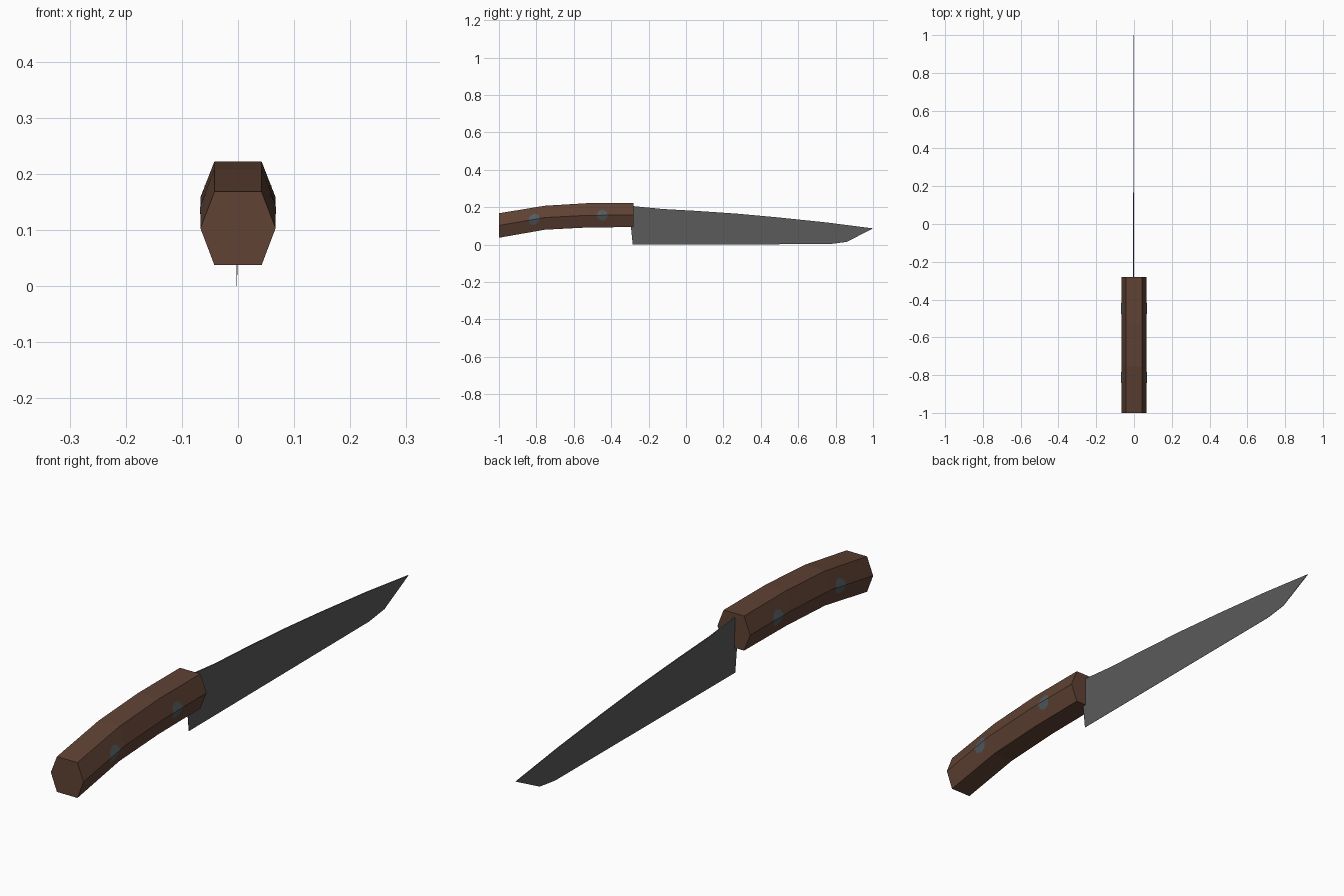
import bpy, bmesh, math

if "Cube" in bpy.data.objects:
    bpy.data.objects.remove(bpy.data.objects["Cube"])


def material(name, rgb):
    m = bpy.data.materials.new(name)
    m.diffuse_color = (*rgb, 1)
    m.use_nodes = True
    m.node_tree.nodes["Principled BSDF"].inputs["Base Color"].default_value = m.diffuse_color
    return m


wood = material("brown wood", (0.115, 0.054, 0.034))
steel = material("grey steel", (0.105, 0.105, 0.105))
rivet_metal = material("rivet metal", (0.088, 0.105, 0.115))


def finish(name, bm, mat, closed=True):
    if closed:
        bmesh.ops.recalc_face_normals(bm, faces=bm.faces[:])
    me = bpy.data.meshes.new(name)
    bm.to_mesh(me)
    bm.free()
    me.materials.append(mat)
    ob = bpy.data.objects.new(name, me)
    bpy.context.collection.objects.link(ob)
    return ob


# handle: hexagonal section swept along a bent line (y, bottom, middle, top)
W_MID, W_END = 0.067, 0.042
STATIONS = [(-1.0, 0.037, 0.103, 0.168), (-0.755, 0.080, 0.145, 0.208),
            (-0.525, 0.092, 0.157, 0.222), (-0.28, 0.094, 0.158, 0.222)]
bm = bmesh.new()
rings = []
for y, lo, mid, hi in STATIONS:
    section = [(-W_END, lo), (W_END, lo), (W_MID, mid),
               (W_END, hi), (-W_END, hi), (-W_MID, mid)]
    rings.append([bm.verts.new((x, y, z)) for x, z in section])
for a, b in zip(rings, rings[1:]):
    for i in range(6):
        j = (i + 1) % 6
        bm.faces.new((a[i], a[j], b[j], b[i]))
bm.faces.new(rings[0])
bm.faces.new(rings[-1])
finish("handle", bm, wood)

# blade: thin profile, thick at the spine and sharp at the cutting edge
SPINE = [(-0.30, 0.207), (-0.28, 0.206), (-0.13, 0.191), (0.05, 0.181), (0.27, 0.166),
         (0.48, 0.147), (0.75, 0.119), (1.0, 0.087)]
EDGE = [(0.86, 0.015), (0.77, 0.003), (-0.285, 0.0), (-0.295, 0.10)]
BLADE_X = -0.002
bm = bmesh.new()
sides = []
for s in (-1, 1):
    sides.append([bm.verts.new((BLADE_X + s * (0.0005 + 0.0085 * z), y, z))
                  for y, z in SPINE + EDGE])
n = len(sides[0])
bm.faces.new(sides[0])
bm.faces.new(sides[1])
for i in range(n):
    j = (i + 1) % n
    bm.faces.new((sides[0][i], sides[0][j], sides[1][j], sides[1][i]))
finish("blade", bm, steel)


# rivets: thin discs folded over the ridge on each side of the handle
def rivet(name, side, y, z, slope, r=0.03, n=8):
    bm = bmesh.new()
    ring = []
    for i in range(n):
        a = 2 * math.pi * i / n
        u, v = r * math.cos(a), r * math.sin(a)
        x = W_MID + 0.0008 - abs(v) * (W_MID - W_END) / 0.065
        ring.append(bm.verts.new((side * x, y + u, z + v + slope * u)))
    halves = [ring[:n // 2 + 1], ring[n // 2:] + ring[:1]]
    for half in halves:
        bm.faces.new(half if side > 0 else half[::-1])
    finish(name, bm, rivet_metal, closed=False)


for side, label in ((1, "right"), (-1, "left")):
    rivet("rear_rivet_" + label, side, -0.813, 0.135, 0.171)
    rivet("front_rivet_" + label, side, -0.447, 0.1573, 0.004)
